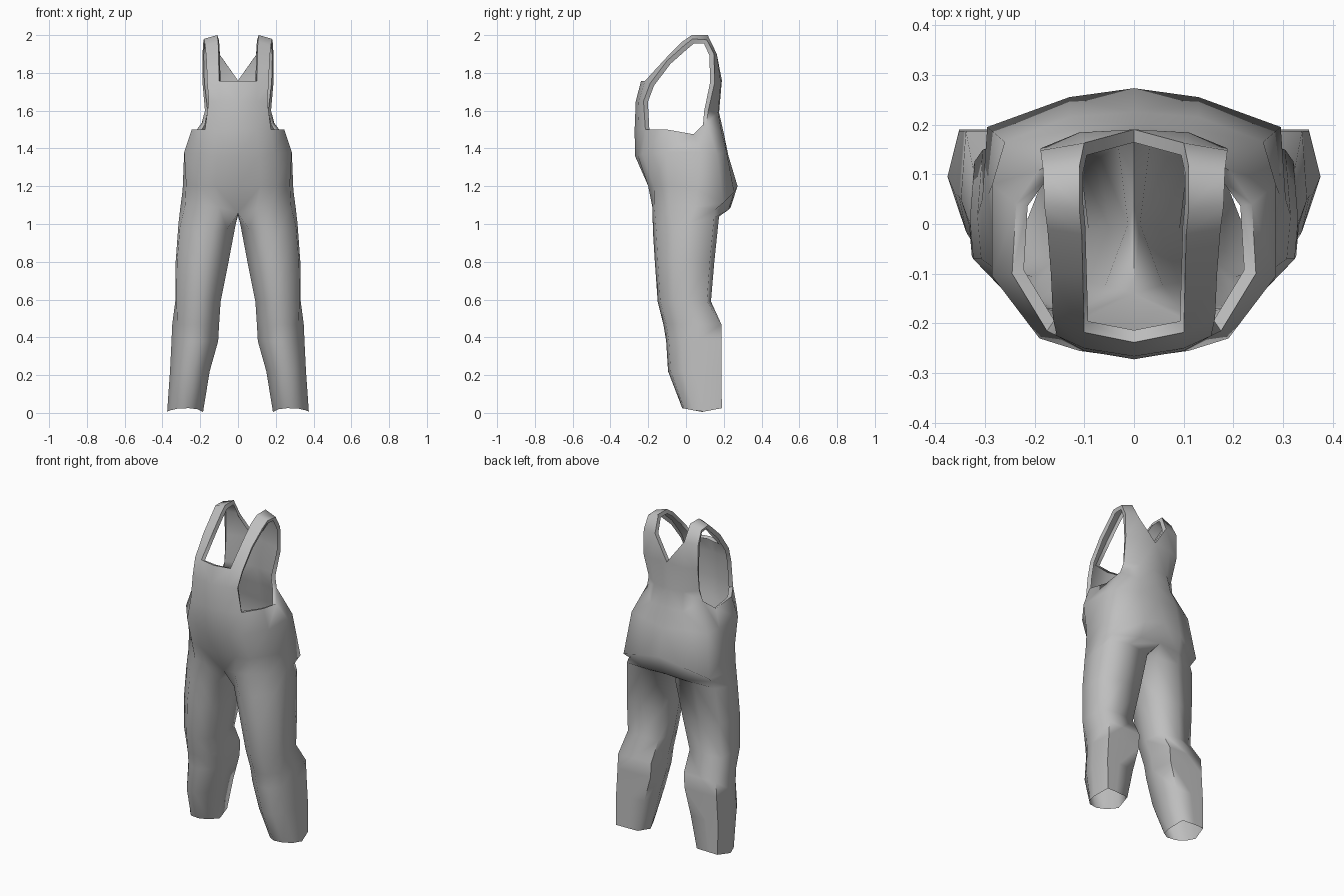
import bpy, bmesh, math

if "Cube" in bpy.data.objects:
    bpy.data.objects.remove(bpy.data.objects["Cube"])

cloth = bpy.data.materials.new("grey_cloth")
cloth.diffuse_color = (0.52, 0.52, 0.52, 1)
cloth.use_nodes = True
cloth.node_tree.nodes["Principled BSDF"].inputs["Base Color"].default_value = cloth.diffuse_color

bm = bmesh.new()


def row(points):
    return [bm.verts.new(p) for p in points]


def skin(lower, upper, closed=False):
    """Bridge two rows of the same length with quads."""
    n = len(lower)
    for i in range(n if closed else n - 1):
        j = (i + 1) % n
        bm.faces.new((lower[i], lower[j], upper[j], upper[i]))


def face_outward():
    bmesh.ops.recalc_face_normals(bm, faces=bm.faces)
    if sum(f.normal.x * f.calc_area() for f in bm.faces if f.calc_center_median().x > .25) < 0:
        bmesh.ops.reverse_faces(bm, faces=bm.faces)
    bm.normal_update()


# Half torso rows, running from the front centre round the side to the back centre
crotch = row([(0, -.14, 1.06), (.10, -.178, 1.09), (.18, -.168, 1.10), (.28, -.09, 1.10),
              (.305, .05, 1.09), (.285, .155, 1.075), (.14, .225, 1.075), (0, .235, 1.085)])
seat = row([(0, -.195, 1.19), (.12, -.20, 1.20), (.20, -.17, 1.20), (.275, -.09, 1.21),
            (.293, .06, 1.18), (.295, .195, 1.11), (.13, .255, 1.17), (0, .273, 1.20)])
belly = row([(0, -.27, 1.36), (.11, -.255, 1.36), (.19, -.23, 1.37), (.285, -.105, 1.38),
             (.285, .08, 1.38), (.26, .165, 1.37), (.13, .215, 1.38), (0, .225, 1.36)])
waist = row([(0, -.272, 1.50), (.10, -.255, 1.50), (.175, -.215, 1.50), (.245, -.10, 1.50),
             (.237, .04, 1.475), (.192, .108, 1.535), (.11, .19, 1.48), (0, .20, 1.48)])
for a, b in ((crotch, seat), (seat, belly), (belly, waist)):
    skin(a, b)

# Legs: an outline scaled to each ring's extents (z, x min, x max, y min, y max)
thigh = [(-.7, -.7), (-.2, -1), (.4, -.9), (.95, -.4), (1, .1),
         (.93, .85), (.1, 1), (-.87, .9), (-1, 0)]
shin = [(-.7, -.7), (-.2, -1), (.4, -.9), (.78, -.45), (1, .1),
        (.92, 1), (.1, 1), (-.9, .97), (-1, 0)]
cuff = [(-.7, -.7), (-.2, -1), (.4, -.9), (.8, -.45), (1, .1),
        (.75, 1), (.1, 1), (-.8, .95), (-1, 0)]
above = crotch + row([(0, .04, 1.045)])
for outline, z, x0, x1, y0, y1 in [
        (thigh, 1.0, .012, .315, -.175, .175), (thigh, .8, .05, .33, -.165, .15),
        (thigh, .59, .092, .332, -.15, .132), (shin, .47, .10, .348, -.12, .187),
        (shin, .38, .105, .352, -.105, .187), (shin, .22, .15, .36, -.095, .187),
        (cuff, .005, .185, .375, -.02, .19)]:
    hem = .02 if z < .1 else 0
    tilt = .04 if z > .9 else 0
    ring = row([((x0 + x1) / 2 + u * (x1 - x0) / 2, (y0 + y1) / 2 + v * (y1 - y0) / 2,
                 z + hem * abs(v) + tilt * v) for u, v in outline])
    skin(ring, above, closed=True)
    above = ring

# Front bib
bib = row([(0, -.266, 1.65), (.10, -.25, 1.65), (.155, -.225, 1.65)])
bib_top = row([(0, -.238, 1.757), (.10, -.218, 1.757), (.163, -.19, 1.745)])
skin(waist[:3], bib)
skin(bib, bib_top)

# Back panel with a V neck
back_low = row([(.175, .118, 1.60), (.10, .17, 1.59), (0, .175, 1.59)])
back_top = row([(.188, .152, 1.75), (.11, .184, 1.75), (0, .19, 1.76)])
skin(waist[5:], back_low)
skin(back_low, back_top)

# Shoulder strap, from the bib over the shoulder to the back panel
strap = bib_top[1:]
for inner, outer in [((.103, -.10, 1.885), (.167, -.10, 1.865)),
                     ((.105, -.02, 1.965), (.174, -.01, 1.945)),
                     ((.11, .03, 2.0), (.18, .035, 1.98)),
                     ((.11, .115, 2.0), (.183, .11, 1.975)),
                     ((.10, .163, 1.90), (.188, .148, 1.90))]:
    step = row([inner, outer])
    skin(strap, step)
    strap = step
skin(strap, [back_top[1], back_top[0]])
bm.faces.new((back_top[1], back_top[2], strap[0]))
face_outward()

# Turned-in rim along the armholes, neck and straps
rim = [e for e in bm.edges if e.is_boundary
       and all(v.co.z > 1.4 for v in e.verts) and any(v.co.x > .001 for v in e.verts)]
inward = {tuple(v.co): -.026 * v.normal for e in rim for v in e.verts}
new = bmesh.ops.extrude_edge_only(bm, edges=rim)["geom"]
for v in [g for g in new if isinstance(g, bmesh.types.BMVert)]:
    shift = inward[tuple(v.co)]
    if v.co.x < .001:
        shift.x = 0
    v.co += shift
face_outward()

mesh = bpy.data.meshes.new("dungarees")
bm.to_mesh(mesh)
bm.free()
mesh.materials.append(cloth)
dungarees = bpy.data.objects.new("dungarees", mesh)
bpy.context.collection.objects.link(dungarees)

# Mirror the half to make the whole garment
mirror = dungarees.modifiers.new("mirror", 'MIRROR')
mirror.use_clip = True
mirror.merge_threshold = .001

bpy.context.view_layer.objects.active = dungarees
dungarees.select_set(True)
bpy.ops.object.modifier_apply(modifier="mirror")
bpy.ops.object.shade_smooth_by_angle(angle=math.radians(80))
